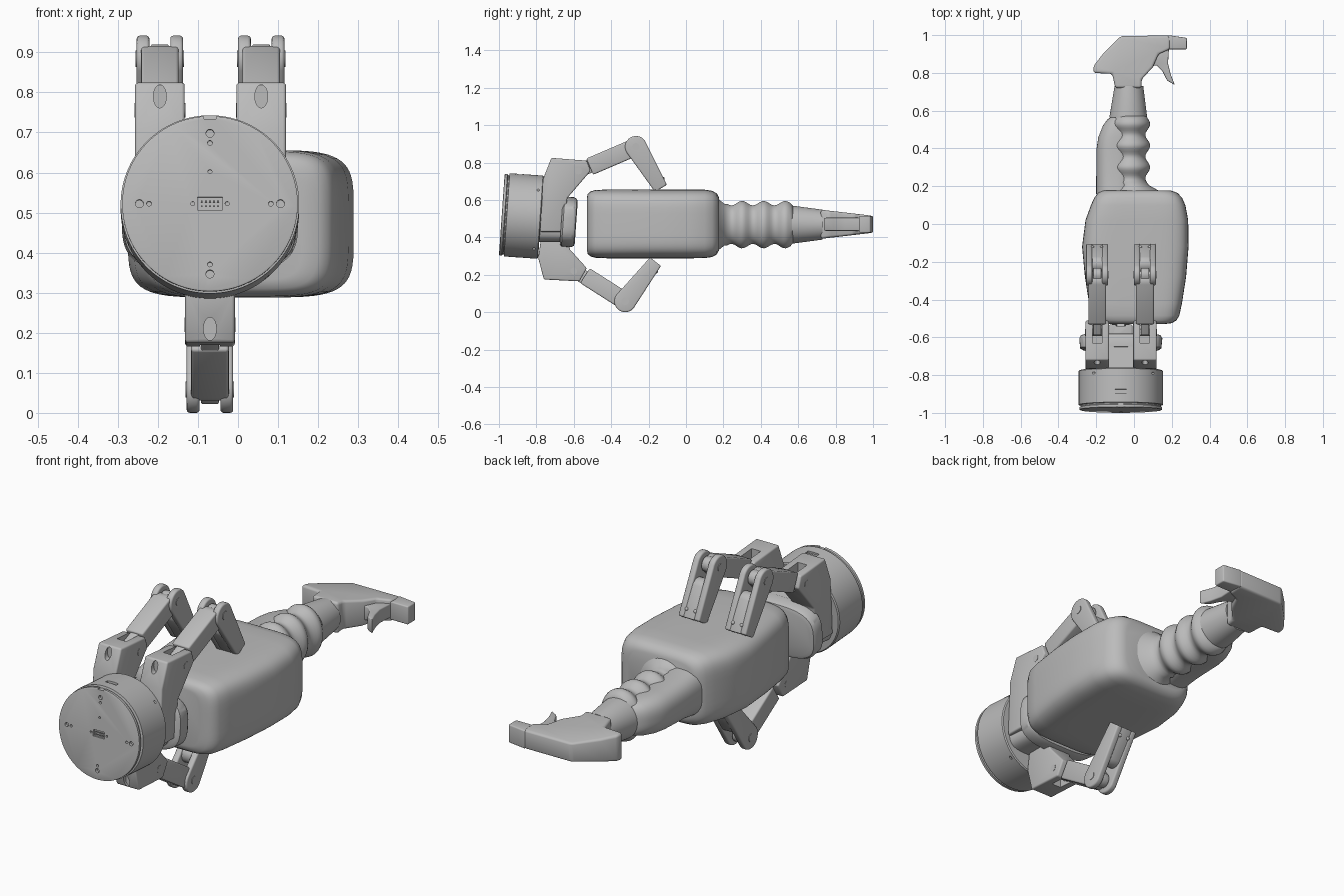
import bpy, bmesh, math
from math import sin, cos, pi
from mathutils import Vector, Matrix

cube = bpy.data.objects.get("Cube")
if cube:
    bpy.data.objects.remove(cube, do_unlink=True)

grey = bpy.data.materials.new("plain grey")
grey.use_nodes = True
grey.diffuse_color = (0.5, 0.5, 0.5, 1)
grey.node_tree.nodes["Principled BSDF"].inputs["Base Color"].default_value = (0.5, 0.5, 0.5, 1)


def activate(ob):
    bpy.ops.object.select_all(action='DESELECT')
    ob.select_set(True)
    bpy.context.view_layer.objects.active = ob


def finish(name, bm, bevel=0, segments=3, angle=35):
    """Turn a bmesh into a named, bevelled and shaded object."""
    bmesh.ops.recalc_face_normals(bm, faces=bm.faces)
    me = bpy.data.meshes.new(name)
    bm.to_mesh(me)
    bm.free()
    me.materials.append(grey)
    ob = bpy.data.objects.new(name, me)
    bpy.context.collection.objects.link(ob)
    activate(ob)
    if bevel:
        mod = ob.modifiers.new("bevel", 'BEVEL')
        mod.width, mod.segments, mod.limit_method = bevel, segments, 'ANGLE'
        bpy.ops.object.modifier_apply(modifier="bevel")
    bpy.ops.object.shade_smooth_by_angle(angle=math.radians(angle))
    return ob


def loft(name, rings, z=0.47, power=2, sides=64, angle=35):
    """Skin superellipse rings along y; each ring is (y, x centre, half width, half height)."""
    bm = bmesh.new()
    loops = []
    for y, xc, hw, hh in rings:
        loop = []
        for i in range(sides):
            t = 2 * pi * (i + 0.5) / sides
            c, s = cos(t), sin(t)
            loop.append(bm.verts.new((xc + hw * math.copysign(abs(c) ** (2 / power), c), y,
                                      z + hh * math.copysign(abs(s) ** (2 / power), s))))
        loops.append(loop)
    for a, b in zip(loops, loops[1:]):
        for i in range(sides):
            j = (i + 1) % sides
            bm.faces.new((a[i], a[j], b[j], b[i]))
    bm.faces.new(loops[0])
    bm.faces.new(loops[-1])
    return finish(name, bm, angle=angle)


def prism(name, points, lo, hi, axis='x', bevel=0.01):
    """Extrude a (y, z) profile along x, or an (x, y) profile along z."""
    bm = bmesh.new()
    place = (lambda p, h: (h, p[0], p[1])) if axis == 'x' else (lambda p, h: (p[0], p[1], h))
    a = [bm.verts.new(place(p, lo)) for p in points]
    b = [bm.verts.new(place(p, hi)) for p in points]
    bm.faces.new(a)
    bm.faces.new(b)
    for i in range(len(a)):
        j = (i + 1) % len(a)
        bm.faces.new((a[i], a[j], b[j], b[i]))
    return finish(name, bm, bevel)


def add_box(bm, centre, size):
    bmesh.ops.create_cube(bm, size=1, matrix=Matrix.Translation(centre) @ Matrix.Diagonal((*size, 1)))


def add_rod(bm, centre, radius, depth, axis='y', stretch=1):
    turn = Matrix.Rotation(pi / 2, 4, 'X' if axis == 'y' else 'Y')
    bmesh.ops.create_cone(bm, cap_ends=True, segments=24, radius1=radius, radius2=radius, depth=depth,
                          matrix=Matrix.Translation(centre) @ Matrix.Diagonal((1, 1, stretch, 1)) @ turn)


def cut(ob, bm):
    """Subtract the bmesh shapes from an object."""
    tool = finish("cutter", bm)
    tool.hide_render = True
    activate(ob)
    mod = ob.modifiers.new("cut", 'BOOLEAN')
    mod.object, mod.operation, mod.solver = tool, 'DIFFERENCE', 'EXACT'
    bpy.ops.object.modifier_apply(modifier="cut")
    bpy.data.objects.remove(tool, do_unlink=True)
    activate(ob)
    bpy.ops.object.shade_smooth_by_angle(angle=math.radians(35))


def link(a, b, ra, rb):
    """Round-ended profile at a, square-ended at b."""
    a, b = Vector(a), Vector(b)
    d = (b - a).normalized()
    n = Vector((-d.y, d.x))
    arc = [a + ra * (n * cos(t) - d * sin(t)) for t in (pi * i / 14 for i in range(15))]
    return [tuple(p) for p in arc + [b - n * rb, b + n * rb]]


# Bottle body
loft("bottle_body", [(-.53, .01, .15, .14), (-.525, .01, .19, .162), (-.51, .01, .215, .174),
                     (-.485, .008, .232, .181), (-.42, .008, .246, .184), (-.28, .008, .268, .184),
                     (-.12, .007, .282, .184), (.02, .015, .272, .184), (.1, .022, .25, .183),
                     (.14, .022, .232, .177), (.165, .02, .21, .163), (.177, .015, .18, .14)],
     z=.472, power=5, angle=60)

# Ridged grip with its smooth spine
grip = [(.16, 0, .15, .15), (.18, 0, .125, .132), (.205, -.01, .09, .112)]
for i in range(28):
    y = .22 + i * .0125
    wave = cos(2 * pi * (y - .3) / .115)
    grip.append((y, -.02, .093 + .013 * wave, .115 + .012 * wave))
grip.append((.572, -.025, .092, .1))
loft("bottle_grip", grip, z=.468, angle=60)
loft("grip_spine", [(.16, -.1, .1, .115), (.25, -.1, .1, .1), (.4, -.1, .098, .095), (.46, -.095, .094, .092),
                    (.52, -.08, .085, .085), (.555, -.07, .07, .075), (.572, -.06, .05, .06)],
     z=.468, power=2.6, angle=60)
loft("bottle_collar", [(.565, -.03, .1, .1), (.58, -.03, .098, .1), (.73, -.027, .076, .08)], z=.468)

# Spray head, thinner towards its top
head = prism("spray_head", [(-.1, .72), (-.115, .795), (-.215, .8), (-.215, .835), (-.165, .9), (-.07, .995),
                            (.19, .998), (.19, .925), (.13, .9), (.1, .83), (.04, .765), (.04, .72)],
             -.078, .078, axis='z', bevel=.014)
for v in head.data.vertices:
    v.co.z = .47 + v.co.z * (1 - 1.5 * max(0, v.co.y - .72))
prism("spray_nozzle", [(.18, 1), (.28, .985), (.28, .925), (.18, .925)], .425, .515, axis='z', bevel=.006)
prism("spray_trigger", [(.1, .91), (.185, .93), (.18, .85), (.195, .79), (.217, .735), (.175, .76),
                        (.15, .81), (.12, .84), (.09, .835)], .435, .505, axis='z', bevel=.006)

# Palm housing with sockets, screw holes and seams
px, pz = -.07, .515
palm = loft("palm_housing", [(y, px, r, r) for y, r in
                             [(-.985, .214), (-.983, .219), (-.97, .219), (-.966, .212), (-.96, .212),
                              (-.958, .223), (-.78, .223), (-.775, .218)]], z=pz, sides=96)
holes = bmesh.new()
for i in range(4):
    c, s = round(cos(i * pi / 2)), round(sin(i * pi / 2))
    for dist, radius in ((.176, .01), (.152, .006)):
        add_rod(holes, (px + dist * c, -.985, pz + dist * s), radius, .03)
    add_rod(holes, (px + .223 * cos(i * pi / 2 + .7), -.8, pz + .223 * sin(i * pi / 2 + .7)), .006, .02, 'x')
for dx, dz in ((-.043, 0), (.043, 0), (0, .08)):
    add_rod(holes, (px + dx, -.985, pz + dz), .005, .02)
add_box(holes, (px, -.985, pz), (.062, .02, .032))
add_box(holes, (px, -.9, pz + .223), (.06, .02, .02))
add_box(holes, (px, -.98, pz + .22), (.03, .03, .016))
cut(palm, holes)
pins = bmesh.new()
for i in range(5):
    for row in (-.006, .006):
        add_box(pins, (px + (i - 2) * .01, -.979, pz + row), (.004, .01, .004))
plug = finish("socket_pins", pins)
tilt = Matrix.Translation((0, -.88, pz)) @ Matrix.Rotation(math.radians(-4), 4, 'X') @ Matrix.Translation((0, .88, -pz))
palm.data.transform(tilt)
plug.data.transform(tilt)

# Palm core and rounded contact pad
core = loft("palm_core", [(-.79, px, .18, .13), (-.65, px, .165, .12)], z=.51, power=5)
pad = loft("palm_pad", [(-.665, px, .2, .12), (-.655, px, .215, .134), (-.605, px, .22, .134),
                        (-.59, px, .212, .126), (-.585, px, .195, .112)], z=.5, power=3.2)
for ob in (core, pad):
    ob.data.transform(tilt)


# Fingers: knuckle, proximal link with tongue, forked distal link
upper = dict(knuckle=[(-.78, .43), (-.765, .71), (-.72, .825), (-.53, .81), (-.51, .755), (-.6, .65),
                      (-.635, .61), (-.655, .43)],
             root=(-.575, .755), start=(-.515, .778), joint=(-.268, .884), tip=(-.134, .662),
             slot=(-.55, .79), oval=(-.742, .79))
lower = dict(knuckle=[(-.77, .43), (-.79, .29), (-.76, .175), (-.57, .165), (-.53, .235), (-.62, .335),
                      (-.65, .43)],
             root=(-.6, .22), start=(-.54, .195), joint=(-.325, .058), tip=(-.163, .27),
             slot=(-.57, .18), oval=(-.777, .21))


def finger(label, x, f):
    def part(name, pts, lo, hi, bevel=.008):
        return prism(label + name, pts, x + lo, x + hi, bevel=bevel)
    knuckle = part("_knuckle", f['knuckle'], -.062, .062)
    gap = bmesh.new()
    add_box(gap, (x, *f['slot']), (.05, .16, .13))
    add_rod(gap, (x, *f['oval']), .016, .05, stretch=1.8)
    cut(knuckle, gap)
    joint, tip = Vector(f['joint']), Vector(f['tip'])
    part("_tongue", link(joint, f['root'], .036, .036), -.022, .022, .004)
    start = Vector(f['start'])
    end = start.lerp(joint, .86)
    part("_proximal_link", link(end, start, .047, .047), -.047, .047)
    # Forked cheeks and the closed fingertip
    outline = link(joint, tip, .058, .037)
    part("_cheek_a", outline, -.058, -.026)
    part("_cheek_b", outline, .026, .058)
    part("_fingertip", link(joint.lerp(tip, .42), tip, .045, .036), -.03, .03, .004)
    # Pivot pins and screws
    screws = bmesh.new()
    add_rod(screws, (x, *joint), .02, .121, 'x')
    add_rod(screws, (x, *f['root']), .018, .127, 'x')
    for side in (-.024, .024):
        d = (tip - joint).normalized()
        out = Vector((-d.y, d.x))
        if out.x < 0:
            out = -out
        spot = joint.lerp(tip, .85) + out * .036
        bmesh.ops.create_icosphere(screws, subdivisions=2, radius=.009,
                                   matrix=Matrix.Translation((x + side, *spot)))
    finish(label + "_screws", screws)


finger("right_finger", -.195, upper)
finger("left_finger", .058, upper)
finger("lower_finger", px, lower)
